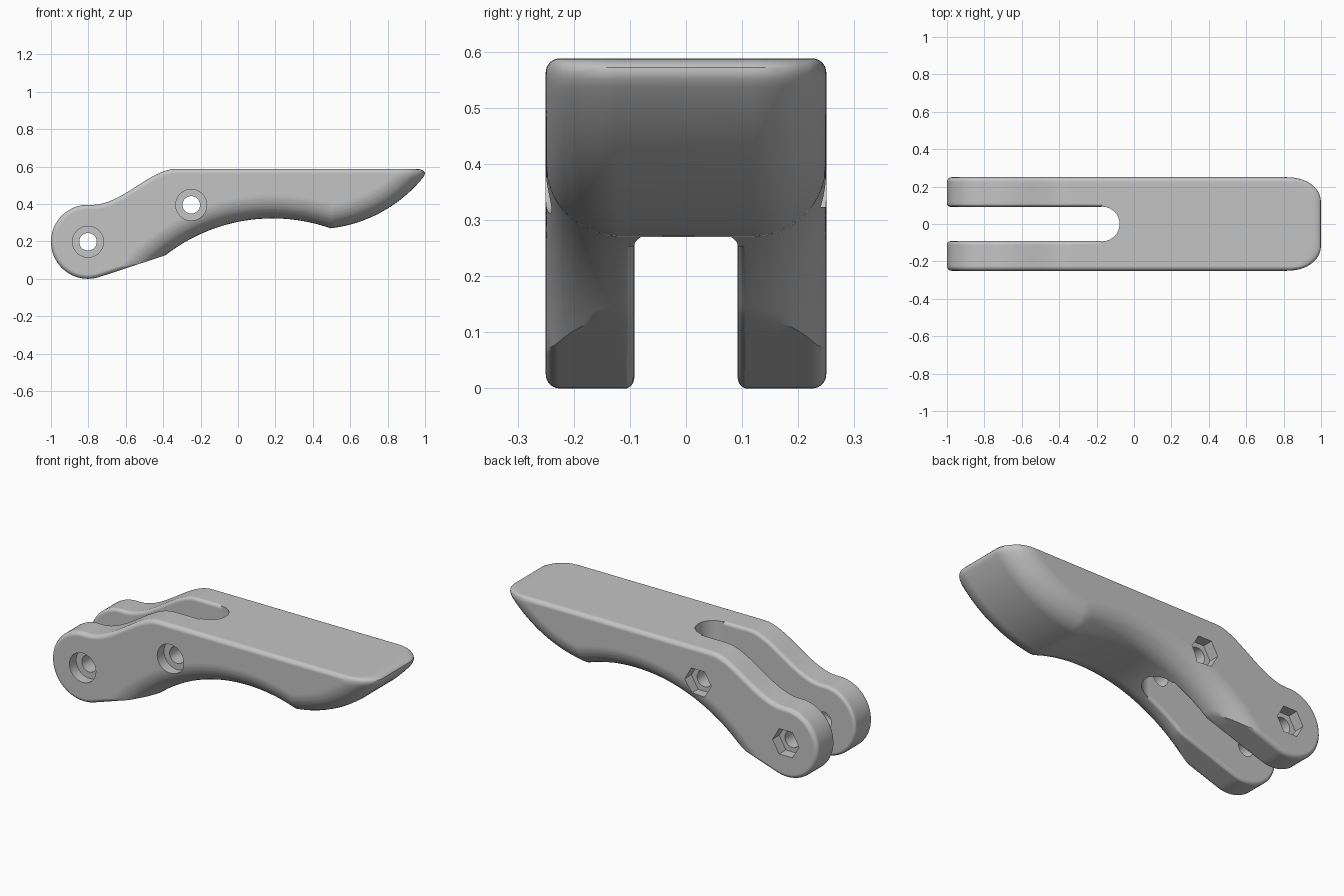
import bpy, bmesh, math
from mathutils import Vector, Matrix
from mathutils.geometry import interpolate_bezier

if "Cube" in bpy.data.objects:
    bpy.data.objects.remove(bpy.data.objects["Cube"])

HALF_W, TOP = 0.25, 0.588
RIM, BELLY = 0.025, 0.13             # edge rounding: general and underside
SLOT, SLOT_RIM, SLOT_X = 0.092, 0.02, -0.17
PIVOT, PIVOT_R = Vector((-0.802, 0.198)), 0.198
ARCH, ARCH_R = Vector((0.185, -0.607)), 0.93
TIP, TIP_R = Vector((0.408, 1.015)), 0.75
HOLES = [(-0.802, 0.198), (-0.25, 0.395)]


def polar(c, r, a):
    return c + Vector((math.cos(a), math.sin(a))) * r


def arc(c, r, a0, a1, n):
    return [polar(c, r, a0 + (a1 - a0) * i / (n - 1)) for i in range(n)]


def angle(c, p):
    return math.atan2(p.y - c.y, p.x - c.x)


def round_inset(depth, r):
    """Inset of a quarter-round rim; depth runs from 0 (start) to r (face)."""
    depth = min(max(depth, 0), r)
    return r - math.sqrt(r * r - depth * depth)


def profile(d, db):
    """Side outline inset by d, with the belly and tip inset by db."""
    # pivot end, up to the tangent with the straight lower arm
    corner = Vector((-0.39, 0.125))
    to_corner = corner - PIVOT
    tan_a = angle(PIVOT, corner) - math.acos(PIVOT_R / to_corner.length)
    pts = arc(PIVOT, PIVOT_R - d, math.radians(95), tan_a + math.tau, 32)
    # straight lower arm, up to the belly arch
    start, u = pts[-1], Vector((-math.sin(tan_a), math.cos(tan_a)))
    ra, rt = ARCH_R + db, TIP_R - db
    rel = start - ARCH
    b = rel.dot(u)
    meet = start + u * (-b - math.sqrt(b * b - rel.dot(rel) + ra * ra))
    pts += [start.lerp(meet, i / 5) for i in range(1, 5)]
    # belly arch, up to the tip curve
    axis = TIP - ARCH
    a = (axis.length_squared + ra * ra - rt * rt) / (2 * axis.length)
    h = math.sqrt(ra * ra - a * a)
    axis.normalize()
    heel = ARCH + axis * a + Vector((axis.y, -axis.x)) * h
    pts += arc(ARCH, ra, angle(ARCH, meet), angle(ARCH, heel), 30)
    # tip curve and rounded nose
    top = TOP - d
    dz = TIP.y - (TOP - 0.05)
    end = TIP + Vector((math.sqrt(rt * rt - dz * dz), -dz))
    pts += arc(TIP, rt, angle(TIP, heel), angle(TIP, end), 22)[1:]
    knee, flat = Vector((end.x + 0.04, top)), Vector((end.x - 0.045, top))
    pts += [end.lerp(knee, t / 7).lerp(knee.lerp(flat, t / 7), t / 7) for t in range(1, 8)]
    # flat top and the sweep down to the pivot
    sweep = [p.to_2d() for p in interpolate_bezier(
        Vector((-0.33, TOP, 0)), Vector((-0.47, TOP, 0)),
        Vector((-0.62, 0.395, 0)), Vector((-0.78, 0.395, 0)), 18)]
    for i, p in enumerate(sweep):
        t = (sweep[min(i + 1, 17)] - sweep[max(i - 1, 0)]).normalized()
        pts.append(p + Vector((-t.y, t.x)) * d)
    return pts


def finish(bm, name):
    bmesh.ops.recalc_face_normals(bm, faces=bm.faces)
    mesh = bpy.data.meshes.new(name)
    bm.to_mesh(mesh)
    bm.free()
    ob = bpy.data.objects.new(name, mesh)
    bpy.context.collection.objects.link(ob)
    return ob


def sliced_solid(name, layers):
    """Solid lofted across y from (y, inset, belly inset) layers."""
    bm = bmesh.new()
    rings = [[bm.verts.new((p.x, y, p.y)) for p in profile(d, db)] for y, d, db in layers]
    n = len(rings[0])
    for r0, r1 in zip(rings, rings[1:]):
        for i in range(n):
            j = (i + 1) % n
            bm.faces.new((r0[i], r0[j], r1[j], r1[i]))
    bm.faces.new(rings[0])
    bm.faces.new(rings[-1])
    return finish(bm, name)


def cylinder(name, sides, r, x, z, y0, y1):
    """Cylinder or prism lying along y, with a corner toward +x."""
    bm = bmesh.new()
    place = (Matrix.Translation((x, (y0 + y1) / 2, z)) @ Matrix.Rotation(math.pi / 2, 4, 'X')
             @ Matrix.Rotation(math.pi / 2, 4, 'Z'))
    bmesh.ops.create_cone(bm, cap_ends=True, segments=sides, radius1=r, radius2=r,
                          depth=y1 - y0, matrix=place)
    return finish(bm, name)


def subtract(ob, cutter):
    cutter.hide_render = True
    mod = ob.modifiers.new("cut", 'BOOLEAN')
    mod.operation, mod.solver, mod.object = 'DIFFERENCE', 'EXACT', cutter
    bpy.context.view_layer.objects.active = ob
    bpy.ops.object.modifier_apply(modifier=mod.name)
    bpy.data.objects.remove(cutter)


# lever body: slices packed closer toward the rounded sides
steps = [math.sin(math.pi / 2 * i / 9) for i in range(10)]
ys = {round(HALF_W - r * (1 - s), 4) for r in (RIM, BELLY) for s in steps}
side = [(y, round_inset(y - HALF_W + RIM, RIM), round_inset(y - HALF_W + BELLY, BELLY))
        for y in sorted(ys)]
lever = sliced_solid("lever_body", [(-y, d, db) for y, d, db in reversed(side)] + side)

# slot between the arms, shaped to leave rounded inner rims
bm = bmesh.new()
wide = SLOT + SLOT_RIM
bmesh.ops.create_cube(bm, size=1, matrix=Matrix.Translation((SLOT_X - 0.5, 0, 0.3))
                      @ Matrix.Diagonal((1, 2 * wide, 1, 1)))
slot = finish(bm, "slot_cutter")
for sign in (1, -1):
    layers = []
    for i in range(6, -1, -1):
        s = math.sin(math.pi / 2 * i / 6)
        d = round_inset(SLOT_RIM * s, SLOT_RIM) - 0.001
        layers.append((sign * (SLOT + SLOT_RIM * (1 - s)), d, d))
    layers.append((sign * 0.15, -0.001, -0.001))
    subtract(slot, sliced_solid("arm_former", layers))
subtract(lever, slot)

# rounded slot end
bm = bmesh.new()
bmesh.ops.create_cone(bm, cap_ends=True, segments=48, radius1=SLOT + 0.0005,
                      radius2=SLOT + 0.0005, depth=1,
                      matrix=Matrix.Translation((SLOT_X, 0, 0.4)))
subtract(lever, finish(bm, "slot_end_cutter"))

# bolt holes: round recess at the front, hexagonal recess at the back
for x, z in HOLES:
    subtract(lever, cylinder("bolt_hole", 32, 0.047, x, z, -0.4, 0.4))
    subtract(lever, cylinder("head_recess", 40, 0.083, x, z, -0.4, -0.19))
    subtract(lever, cylinder("nut_recess", 6, 0.083, x, z, 0.19, 0.4))

# material and shading
grey = bpy.data.materials.new("plain_grey")
grey.use_nodes = True
colour = (0.55, 0.55, 0.55, 1)
grey.diffuse_color = colour
grey.node_tree.nodes["Principled BSDF"].inputs["Base Color"].default_value = colour
lever.data.materials.clear()
lever.data.materials.append(grey)
bpy.ops.object.select_all(action='DESELECT')
lever.select_set(True)
bpy.context.view_layer.objects.active = lever
bpy.ops.object.shade_smooth_by_angle(angle=math.radians(30))
weighted = lever.modifiers.new("even_shading", 'WEIGHTED_NORMAL')
weighted.keep_sharp = True
